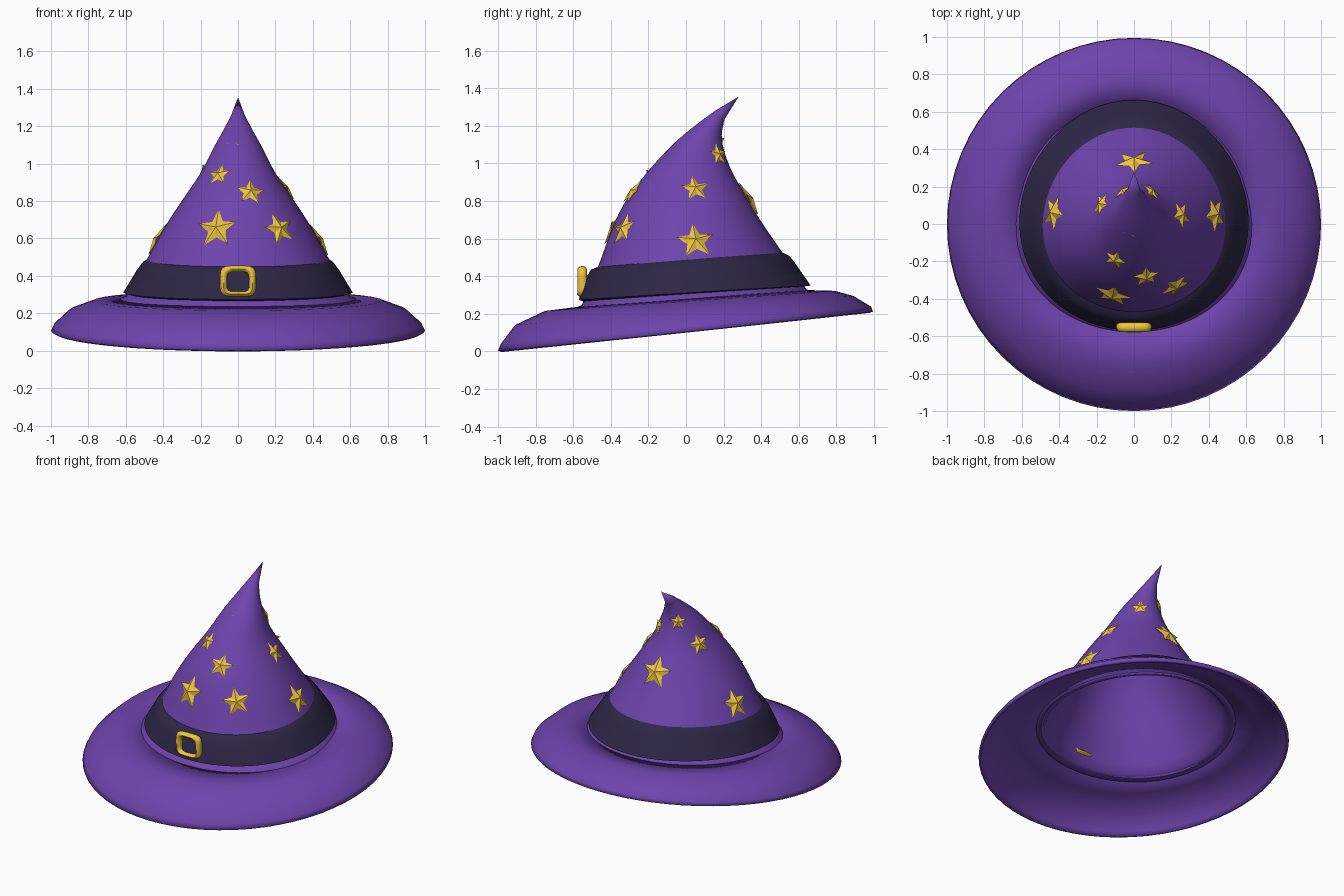
import bpy, bmesh, math
from mathutils import Vector, Matrix
from mathutils.bvhtree import BVHTree

if "Cube" in bpy.data.objects:
    bpy.data.objects.remove(bpy.data.objects["Cube"])

SEG = 64


def material(name, rgb):
    m = bpy.data.materials.new(name)
    m.diffuse_color = (*rgb, 1)
    m.use_nodes = True
    m.node_tree.nodes["Principled BSDF"].inputs["Base Color"].default_value = m.diffuse_color
    return m


PURPLE = material("purple_felt", (0.155, 0.058, 0.42))
DARK = material("dark_ribbon", (0.026, 0.020, 0.058))
GOLD = material("gold", (0.86, 0.57, 0.05))


def finish(bm, name, mat, angle=40, wall=0):
    me = bpy.data.meshes.new(name)
    bm.to_mesh(me)
    bm.free()
    ob = bpy.data.objects.new(name, me)
    bpy.context.collection.objects.link(ob)
    me.materials.append(mat)
    bpy.ops.object.select_all(action='DESELECT')
    ob.select_set(True)
    bpy.context.view_layer.objects.active = ob
    if angle:
        bpy.ops.object.shade_smooth_by_angle(angle=math.radians(angle))
    if wall:
        mod = ob.modifiers.new("wall", 'SOLIDIFY')
        mod.thickness = wall
        mod.offset = -1
    return ob


def smooth_rows(rows, steps):
    """Catmull-Rom interpolation through the section rows."""
    out = []
    for i in range(len(rows) - 1):
        p0, p1 = rows[max(i - 1, 0)], rows[i]
        p2, p3 = rows[i + 1], rows[min(i + 2, len(rows) - 1)]
        for s in range(steps):
            t = s / steps
            out.append([0.5 * (2 * b + (c - a) * t + (2 * a - 5 * b + 4 * c - d) * t * t
                               + (3 * b - a - 3 * c + d) * t ** 3)
                        for a, b, c, d in zip(p0, p1, p2, p3)])
    return out + [rows[-1]]


def loft(rows, tip=None, egg=0):
    """Tilted ovals, each row: front y, front z, back y, back z, half width."""
    bm = bmesh.new()
    rings = []
    for fy, fz, by, bz, rx in rows:
        ring = []
        for i in range(SEG):
            a = 2 * math.pi * i / SEG
            s = (1 + math.sin(a)) / 2
            y = fy + (by - fy) * s - egg * rx * math.cos(a) ** 2
            ring.append(bm.verts.new((rx * math.cos(a), y, fz + (bz - fz) * s)))
        rings.append(ring)
    for r0, r1 in zip(rings, rings[1:]):
        for i in range(SEG):
            j = (i + 1) % SEG
            bm.faces.new((r0[i], r0[j], r1[j], r1[i]))
    if tip:
        t = bm.verts.new(tip)
        for i in range(SEG):
            bm.faces.new((rings[-1][i], rings[-1][(i + 1) % SEG], t))
    bm.normal_update()
    return bm


# Brim: open drooping shell, tilted up at the back
finish(loft([
    (-1.00, 0.004, 0.995, 0.212, 1.00),
    (-0.985, 0.04, 0.985, 0.238, 0.985),
    (-0.91, 0.14, 0.89, 0.295, 0.90),
    (-0.75, 0.215, 0.79, 0.322, 0.77),
    (-0.565, 0.238, 0.65, 0.326, 0.615),
]), "brim", PURPLE, 60, 0.02)

# Crown: hollow cone whose tip curls backwards
cone = smooth_rows([
    (-0.555, 0.245, 0.64, 0.33, 0.60),
    (-0.47, 0.445, 0.515, 0.522, 0.49),
    (-0.405, 0.62, 0.40, 0.69, 0.395),
    (-0.33, 0.785, 0.32, 0.825, 0.298),
    (-0.205, 0.955, 0.25, 0.945, 0.20),
    (-0.06, 1.11, 0.205, 1.06, 0.13),
    (0.06, 1.21, 0.19, 1.15, 0.076),
    (0.155, 1.28, 0.205, 1.235, 0.036),
], 3)
bm = loft([(-0.60, 0.228, 0.68, 0.315, 0.65)] + cone, (0, 0.28, 1.355), 0.06)
surface = BVHTree.FromBMesh(bm)
finish(bm, "crown", PURPLE, 50, 0.024)

# Hat band
finish(loft([
    (-0.54, 0.264, 0.625, 0.345, 0.585),
    (-0.57, 0.274, 0.663, 0.35, 0.613),
    (-0.53, 0.395, 0.58, 0.47, 0.54),
    (-0.505, 0.435, 0.55, 0.508, 0.51),
    (-0.465, 0.45, 0.515, 0.525, 0.487),
], None, 0.06), "hat_band", DARK)

# Buckle: rounded square tube whose lower bar pushes through the wall
bm = bmesh.new()
N, M, R = 32, 8, 0.019
rings = []
for i in range(N):
    a = 2 * math.pi * i / N
    c, s = math.cos(a), math.sin(a)
    k = 0.077 / (abs(c) ** 5 + abs(s) ** 5) ** 0.2
    low = max(0, -s)
    ring = []
    for j in range(M):
        b = 2 * math.pi * j / M
        q = k * (1 + R / 0.077 * math.cos(b))
        y = -0.552 + 0.02 * low + (0.025 + 0.022 * low) * math.sin(b)
        ring.append(bm.verts.new((q * c, y, 0.37 + 0.88 * q * s)))
    rings.append(ring)
for i in range(N):
    r0, r1 = rings[i], rings[(i + 1) % N]
    for j in range(M):
        bm.faces.new((r0[j], r1[j], r1[(j + 1) % M], r0[(j + 1) % M]))
bmesh.ops.recalc_face_normals(bm, faces=bm.faces[:])
finish(bm, "buckle", GOLD, 60)


# Stars: faceted five-pointed double pyramids laid on the crown
def star(name, near, radius, spin=0, lift=0.002):
    pos, normal, _, _ = surface.find_nearest(Vector(near))
    side = Vector((0, 0, 1)).cross(normal).normalized()
    up = normal.cross(side)
    rot = Matrix((side, up, normal)).transposed().to_4x4()
    bm = bmesh.new()
    rim = []
    for i in range(10):
        a = math.radians(90 + 36 * i + spin)
        r = radius if i % 2 == 0 else radius * 0.45
        rim.append(bm.verts.new((r * math.cos(a), r * math.sin(a), 0)))
    top = bm.verts.new((0, 0, radius * 0.23))
    bottom = bm.verts.new((0, 0, -radius * 0.2))
    for i in range(10):
        j = (i + 1) % 10
        bm.faces.new((rim[i], rim[j], top))
        bm.faces.new((rim[j], rim[i], bottom))
    bm.transform(Matrix.Translation(pos + normal * lift) @ rot)
    finish(bm, name, GOLD, 0)


STARS = [
    ((-0.11, -0.375, 0.65), 0.113, 3), ((0.22, -0.33, 0.65), 0.095, 12),
    ((-0.10, -0.19, 0.94), 0.07, 6), ((0.065, -0.28, 0.845), 0.083, -8),
    ((0.43, 0.05, 0.585), 0.106, 5), ((0.26, 0.05, 0.87), 0.08, 5),
    ((-0.43, 0.06, 0.59), 0.106, -5), ((-0.19, 0.11, 0.97), 0.074, 8),
    ((0.0, 0.33, 0.80), 0.112, 0), ((0.10, 0.18, 1.05), 0.064, 0),
    ((-0.07, 0.19, 1.12), 0.058, 0),
]
for n, (p, r, spin) in enumerate(STARS):
    star(f"star_{n + 1}", p, r, spin)
# Small star mostly sunk into the front near the tip
star("star_sunken", (0, -0.06, 1.10), 0.06, 0, -0.012)
